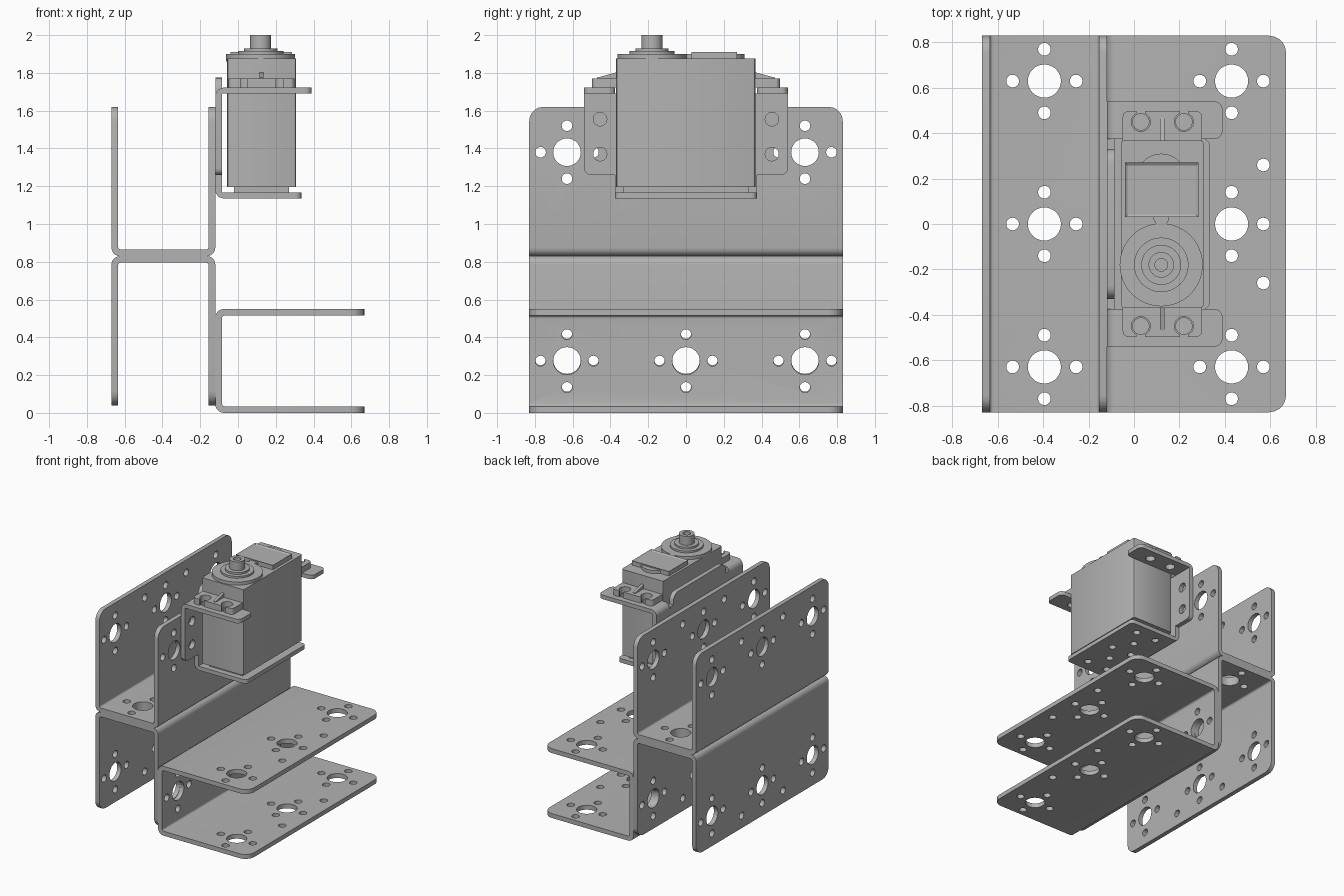
import bpy, bmesh, math
from mathutils import Matrix, Vector

if "Cube" in bpy.data.objects:
    bpy.data.objects.remove(bpy.data.objects["Cube"])

grey = bpy.data.materials.new("metal_grey")
grey.use_nodes = True
colour = (0.45, 0.45, 0.45, 1)
grey.diffuse_color = colour
grey.node_tree.nodes["Principled BSDF"].inputs["Base Color"].default_value = colour

T = 0.035                      # sheet thickness
AXIS = {"x": Matrix.Rotation(math.pi / 2, 4, "Y"), "z": Matrix.Identity(4)}


def finish(name, bm, smooth=True):
    bmesh.ops.recalc_face_normals(bm, faces=bm.faces)
    mesh = bpy.data.meshes.new(name)
    bm.to_mesh(mesh)
    bm.free()
    obj = bpy.data.objects.new(name, mesh)
    bpy.context.collection.objects.link(obj)
    mesh.materials.append(grey)
    if smooth:
        shade(obj)
    return obj


def activate(obj):
    bpy.ops.object.select_all(action="DESELECT")
    obj.select_set(True)
    bpy.context.view_layer.objects.active = obj


def shade(obj):
    activate(obj)
    bpy.ops.object.shade_smooth_by_angle(angle=math.radians(30))


def prism(points, y0, y1):
    """Extrude an x-z outline along y."""
    bm = bmesh.new()
    face = bm.faces.new([bm.verts.new((x, y0, z)) for x, z in points])
    moved = bmesh.ops.extrude_face_region(bm, geom=[face])["geom"]
    bmesh.ops.translate(bm, vec=(0, y1 - y0, 0),
                        verts=[v for v in moved if isinstance(v, bmesh.types.BMVert)])
    return bm


def box(x0, x1, y0, y1, z0, z1):
    return prism([(x0, z0), (x1, z0), (x1, z1), (x0, z1)], y0, y1)


def round_edges(bm, axis, radius, test, segments=5):
    """Round the edges that run along an axis and whose midpoint passes the test."""
    chosen = []
    for e in bm.edges:
        d = (e.verts[1].co - e.verts[0].co).normalized()
        if abs(d["xyz".index(axis)]) > 0.99 and test((e.verts[0].co + e.verts[1].co) / 2):
            chosen.append(e)
    bmesh.ops.bevel(bm, geom=chosen, offset=radius, segments=segments,
                    profile=0.5, affect="EDGES")


def cylinder(bm, centre, radius, depth, axis="z", sides=32):
    bmesh.ops.create_cone(bm, cap_ends=True, segments=sides, radius1=radius, radius2=radius,
                          depth=depth, matrix=Matrix.Translation(Vector(centre)) @ AXIS[axis])


def cut(obj, bm):
    """Subtract a cutter mesh and discard the cutter."""
    cutter = finish("cutter", bm, False)
    cutter.hide_render = True
    mod = obj.modifiers.new("holes", "BOOLEAN")
    mod.operation, mod.solver, mod.object = "DIFFERENCE", "EXACT", cutter
    activate(obj)
    bpy.ops.object.modifier_apply(modifier=mod.name)
    bpy.data.objects.remove(cutter)
    shade(obj)


def disc(name, x, y, radius, z0, z1, sides=48):
    bm = bmesh.new()
    cylinder(bm, (x, y, (z0 + z1) / 2), radius, z1 - z0, sides=sides)
    return finish(name, bm)


# Perforated U channels
HALF_W, HALF_L, WALL, ROW = 0.275, 0.83, 0.79, 0.55


def channel(name, location, turn):
    a, b = HALF_W, HALF_W - T
    bm = prism([(-a, 0), (a, 0), (a, WALL), (b, WALL), (b, T), (-b, T), (-b, WALL), (-a, WALL)],
               -HALF_L, HALF_L)
    round_edges(bm, "x", 0.075, lambda m: m.z > WALL - 0.01)
    round_edges(bm, "y", 0.045, lambda m: m.z < 0.01)
    round_edges(bm, "y", 0.015, lambda m: abs(m.z - T) < 0.002 and abs(m.x) < b + 0.002)
    obj = finish(name, bm)

    holes = bmesh.new()
    for y in (-0.63, 0, 0.63):
        cylinder(holes, (0, y, 0), 0.073, 0.2)
        cylinder(holes, (0, y, ROW), 0.073, 0.8, "x")
        for du, dy in ((0.14, 0), (-0.14, 0), (0, 0.14), (0, -0.14)):
            cylinder(holes, (du, y + dy, 0), 0.028, 0.2, sides=20)
            cylinder(holes, (0, y + dy, ROW + du), 0.028, 0.8, "x", 20)
    for y in (-0.26, 0.26):
        cylinder(holes, (0, y, ROW + 0.14), 0.028, 0.8, "x", 20)
    cut(obj, holes)
    obj.data.transform(Matrix.Translation(location) @ Matrix.Rotation(math.radians(turn), 4, "Y"))


channel("upper_channel", (-0.395, 0, 0.83), 0)
channel("lower_channel", (-0.395, 0, 0.83), 180)
channel("side_channel", (-0.12, 0, 0.275), 90)

# Servo bracket: back plate, base flange and two wings
X0, X1 = -0.12, -0.12 + T
bm = box(X0, X1, -0.375, 0.375, 1.28, 1.69)
finish("bracket_back", bm)
bm = box(X0, X1, -0.33, 0.33, 1.66, 1.775)
round_edges(bm, "x", 0.06, lambda m: m.z > 1.77)
finish("bracket_back_top", bm)

bm = prism([(X0, 1.135), (0.335, 1.135), (0.335, 1.167), (X1, 1.167), (X1, 1.28), (X0, 1.28)],
           -0.375, 0.375)
round_edges(bm, "y", 0.045, lambda m: m.x < X0 + 0.01 and m.z < 1.14)
round_edges(bm, "z", 0.03, lambda m: m.x > 0.33)
base = finish("bracket_base", bm)
holes = bmesh.new()
for y in (-0.28, -0.14, 0, 0.14, 0.28):
    for x in ((0.03, 0.21) if abs(y) in (0, 0.28) else (0.12,)):
        cylinder(holes, (x, y, 1.15), 0.027, 0.1, sides=20)
cut(base, holes)

EAR_X = (0.03, 0.22)
for side, s in (("left", 1), ("right", -1)):
    y0, y1 = sorted((s * 0.375, s * 0.54))
    bm = prism([(X0, 1.26), (X1, 1.26), (X1, 1.69), (0.39, 1.69), (0.39, 1.722), (X0, 1.722)],
               y0, y1)
    round_edges(bm, "y", 0.045, lambda m: m.x < X0 + 0.01 and m.z > 1.72)
    round_edges(bm, "z", 0.035, lambda m: m.x > 0.38)
    round_edges(bm, "x", 0.035, lambda m: m.z < 1.27 and abs(m.y) > 0.5)
    wing = finish("bracket_wing_" + side, bm)
    holes = bmesh.new()
    for z in (1.37, 1.555):
        cylinder(holes, (-0.1, s * 0.455, z), 0.036, 0.1, "x", 24)
    for x in EAR_X:
        cylinder(holes, (x, s * 0.45, 1.706), 0.036, 0.1, sides=24)
    cut(wing, holes)

    # Servo mounting ear with open slots and a stiffening rib
    y0, y1 = sorted((s * 0.36, s * 0.497))
    bm = box(-0.05, 0.3, y0, y1, 1.722, 1.77)
    round_edges(bm, "z", 0.025, lambda m: abs(m.y) > 0.45)
    ear = finish("servo_ear_" + side, bm)
    holes = bmesh.new()
    for x in EAR_X:
        cylinder(holes, (x, s * 0.45, 1.75), 0.042, 0.2, sides=24)
    cut(ear, holes)
    for x in EAR_X:
        cut(ear, box(x - 0.018, x + 0.018, *sorted((s * 0.46, s * 0.55)), 1.7, 1.8))
    bm = bmesh.new()
    ends = []
    for x in (0.115, 0.135):
        ends.append([bm.verts.new((x, s * y, z)) for y, z in
                     ((0.36, 1.76), (0.47, 1.76), (0.47, 1.775), (0.36, 1.805))])
    bm.faces.new(ends[0])
    bm.faces.new(ends[1][::-1])
    for i in range(4):
        j = (i + 1) % 4
        bm.faces.new((ends[0][i], ends[0][j], ends[1][j], ends[1][i]))
    finish("servo_rib_" + side, bm)

# Servo case
bm = box(-0.058, 0.308, -0.37, 0.368, 1.195, 1.875)
round_edges(bm, "z", 0.015, lambda m: True, 2)
finish("servo_body", bm)
finish("servo_foot", box(-0.02, 0.27, -0.33, 0.33, 1.165, 1.2))

# Raised lid with a sunken panel
bm = box(-0.04, 0.285, 0.03, 0.27, 1.87, 1.91)
top = [f for f in bm.faces if f.calc_center_median().z > 1.909]
bmesh.ops.inset_region(bm, faces=top, thickness=0.017)
bmesh.ops.translate(bm, vec=(0, 0, -0.008), verts=top[0].verts)
finish("servo_lid", bm)
disc("lid_round_end", 0.12, 0.2, 0.11, 1.87, 1.9)
disc("lid_tab", 0.12, 0.03, 0.035, 1.87, 1.9, 24)

# Stepped output bearing and hollow shaft
for name, radius, z in (("gear_cover", 0.183, 1.9), ("bearing_ring", 0.12, 1.915),
                        ("bearing_collar", 0.088, 1.93)):
    disc(name, 0.12, -0.18, radius, 1.86, z)
shaft = disc("output_shaft", 0.12, -0.18, 0.056, 1.88, 2.0, 32)
bore = bmesh.new()
cylinder(bore, (0.12, -0.18, 2.0), 0.028, 0.1, sides=24)
cut(shaft, bore)
